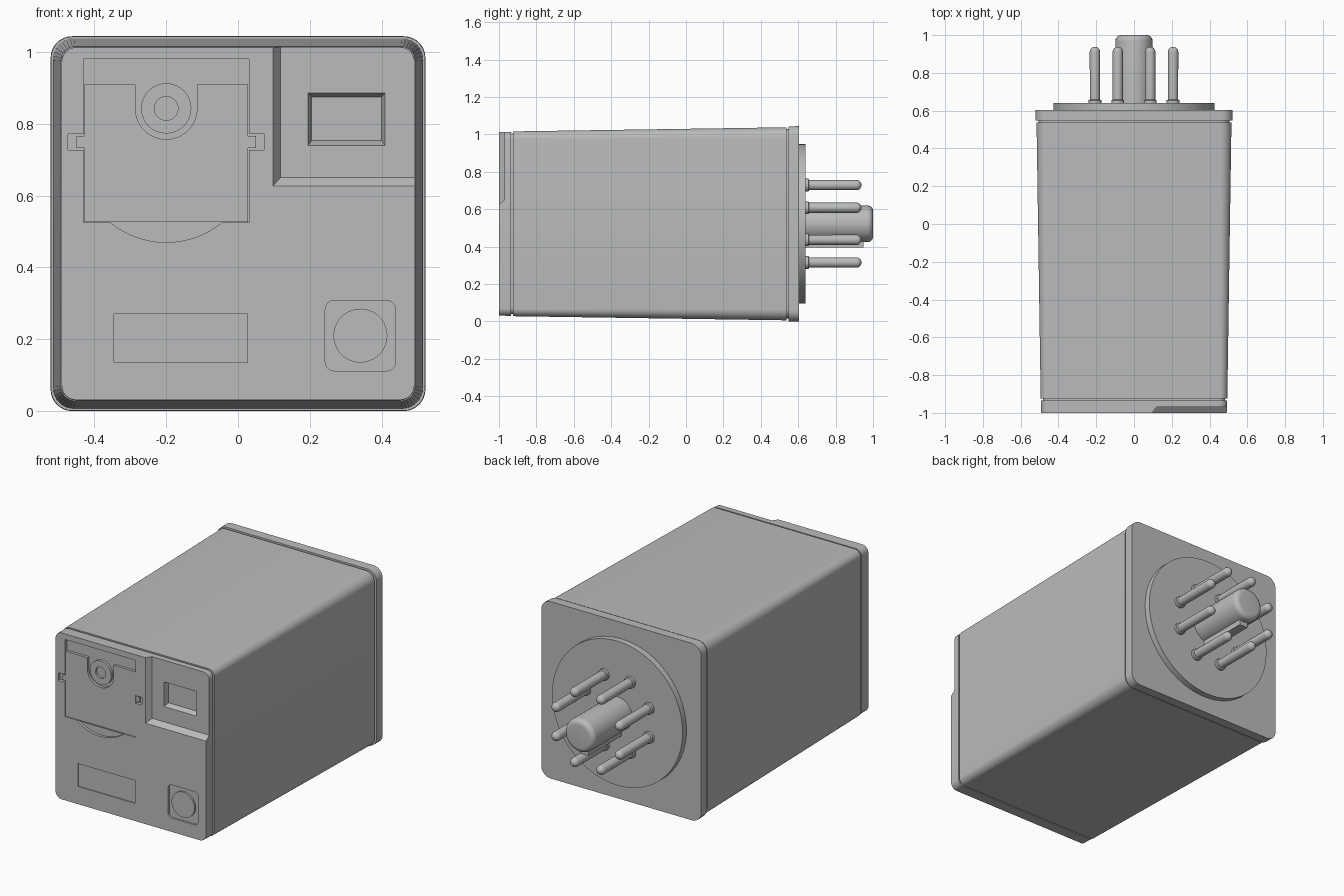
import bpy, bmesh, math
from math import sin, cos, pi

cube = bpy.data.objects.get("Cube")
if cube:
    bpy.data.objects.remove(cube, do_unlink=True)

CZ = 0.522  # height of the main axis

grey = bpy.data.materials.new("housing grey")
grey.use_nodes = True
COLOUR = (0.5, 0.5, 0.5, 1)
grey.diffuse_color = COLOUR
grey.node_tree.nodes["Principled BSDF"].inputs["Base Color"].default_value = COLOUR


def loft(name, rings):
    """Skin a list of (y, outline) sections, closing both ends."""
    bm = bmesh.new()
    loops = [[bm.verts.new((x, y, z)) for x, z in pts] for y, pts in rings]
    for a, b in zip(loops, loops[1:]):
        for i in range(len(a)):
            j = (i + 1) % len(a)
            bm.faces.new((a[i], a[j], b[j], b[i]))
    bm.faces.new(loops[0])
    bm.faces.new(loops[-1])
    bmesh.ops.recalc_face_normals(bm, faces=bm.faces)
    mesh = bpy.data.meshes.new(name)
    bm.to_mesh(mesh)
    bm.free()
    mesh.materials.append(grey)
    obj = bpy.data.objects.new(name, mesh)
    bpy.context.collection.objects.link(obj)
    return obj


def rect(x0, x1, z0, z1):
    return [(x0, z0), (x1, z0), (x1, z1), (x0, z1)]


def arc(x, z, r, a0, a1, n):
    angles = [math.radians(a0 + (a1 - a0) * i / n) for i in range(n + 1)]
    return [(x + r * cos(a), z + r * sin(a)) for a in angles]


def rounded(x, z, half, r, n=8):
    pts = []
    for k, (sx, sz) in enumerate([(1, 1), (-1, 1), (-1, -1), (1, -1)]):
        pts += arc(x + sx * (half - r), z + sz * (half - r), r, 90 * k, 90 * k + 90, n)
    return pts


def lathe(name, x, z, profile, n=32):
    return loft(name, [(y, arc(x, z, r, 0, 360 - 360 / n, n - 1)) for r, y in profile])


def cut(target, cutter):
    cutter.hide_render = True
    mod = target.modifiers.new("cut", "BOOLEAN")
    mod.operation = "DIFFERENCE"
    mod.solver = "EXACT"
    mod.object = cutter
    bpy.context.view_layer.objects.active = target
    bpy.ops.object.modifier_apply(modifier=mod.name)
    bpy.data.objects.remove(cutter, do_unlink=True)


def smooth(obj):
    bpy.ops.object.select_all(action="DESELECT")
    obj.select_set(True)
    bpy.context.view_layer.objects.active = obj
    bpy.ops.object.shade_smooth_by_angle(angle=math.radians(32))


def pocket(target, outline, depth):
    cut(target, loft("pocket_cutter", [(-1.05, outline), (-1 + depth, outline)]))


# Housing: front cap, groove, tapered case, groove, rear flange
sections = [(-1, 0.491, 0.04), (-0.935, 0.492, 0.04), (-0.935, 0.482, 0.035),
            (-0.925, 0.482, 0.035), (-0.925, 0.494, 0.04), (0.538, 0.516, 0.06),
            (0.538, 0.506, 0.055), (0.548, 0.506, 0.055), (0.548, 0.521, 0.06),
            (0.604, 0.522, 0.06)]
housing = loft("housing", [(y, rounded(0, CZ, h, r)) for y, h, r in sections])

# Corner window recess with sloped walls, and the indent inside it
cut(housing, loft("window_cutter", [(-1.01, rect(0.09, 0.6, 0.619, 1.2)),
                                    (-0.97, rect(0.118, 0.6, 0.65, 1.2))]))
cut(housing, loft("indent_cutter", [(-0.98, rect(0.192, 0.413, 0.736, 0.889)),
                                    (-0.94, rect(0.205, 0.4, 0.753, 0.875))]))

# Pockets for the latch plate, its side tabs, finger notch, label and button
pocket(housing, rect(-0.43, 0.03, 0.525, 0.98), 0.02)
pocket(housing, rect(-0.473, -0.42, 0.727, 0.772), 0.018)
pocket(housing, rect(0.02, 0.073, 0.727, 0.772), 0.018)
pocket(housing, arc(-0.2, 0.716, 0.246, 231, 309, 20), 0.016)
pocket(housing, rect(-0.345, 0.027, 0.135, 0.27), 0.006)
pocket(housing, rounded(0.341, 0.21, 0.098, 0.025), 0.012)
smooth(housing)

# Latch plate with a rounded slot around the hub
plate_outline = ([(-0.428, 0.527), (0.028, 0.527), (0.028, 0.91), (-0.114, 0.91)]
                 + arc(-0.2, 0.843, 0.086, 0, -180, 24)
                 + [(-0.286, 0.91), (-0.428, 0.91)])
smooth(loft("latch_plate", [(-0.996, plate_outline), (-0.975, plate_outline)]))
for side, x in (("left", 0.037), ("right", -0.437)):
    smooth(loft("latch_tab_" + side, [(y, rect(x - 0.013, x + 0.013, 0.733, 0.766))
                                      for y in (-0.992, -0.975)]))
smooth(lathe("latch_hub", -0.2, 0.843,
             [(0.07, -0.975), (0.07, -0.996), (0.033, -0.996), (0.033, -0.982)]))

# Push button
smooth(lathe("push_button", 0.341, 0.21, [(0.075, -0.98), (0.075, -0.999)], 40))

# Round socket base at the rear
smooth(lathe("base_disc", 0, CZ, [(0.426, 0.59), (0.426, 0.64)], 72))

# Central post with rounded end, and its locating key
steps = [i * pi / 12 for i in range(7)]
post = [(0.098, 0.63)] + [(0.068 + 0.03 * cos(a), 0.97 + 0.03 * sin(a)) for a in steps]
smooth(lathe("centre_post", 0, CZ, post))
smooth(loft("post_key", [(y, rect(-0.028, 0.028, 0.396, 0.5)) for y in (0.63, 0.95)]))

# Ring of eight contact pins with collars
pin = ([(0.034, 0.63), (0.034, 0.655), (0.027, 0.658)]
       + [(0.027 * cos(a) + 0.0005, 0.911 + 0.027 * sin(a)) for a in steps])
for k in range(8):
    a = (k + 0.5) * pi / 4
    smooth(lathe(f"contact_pin_{k + 1}", 0.224 * cos(a), CZ + 0.224 * sin(a), pin, 20))
